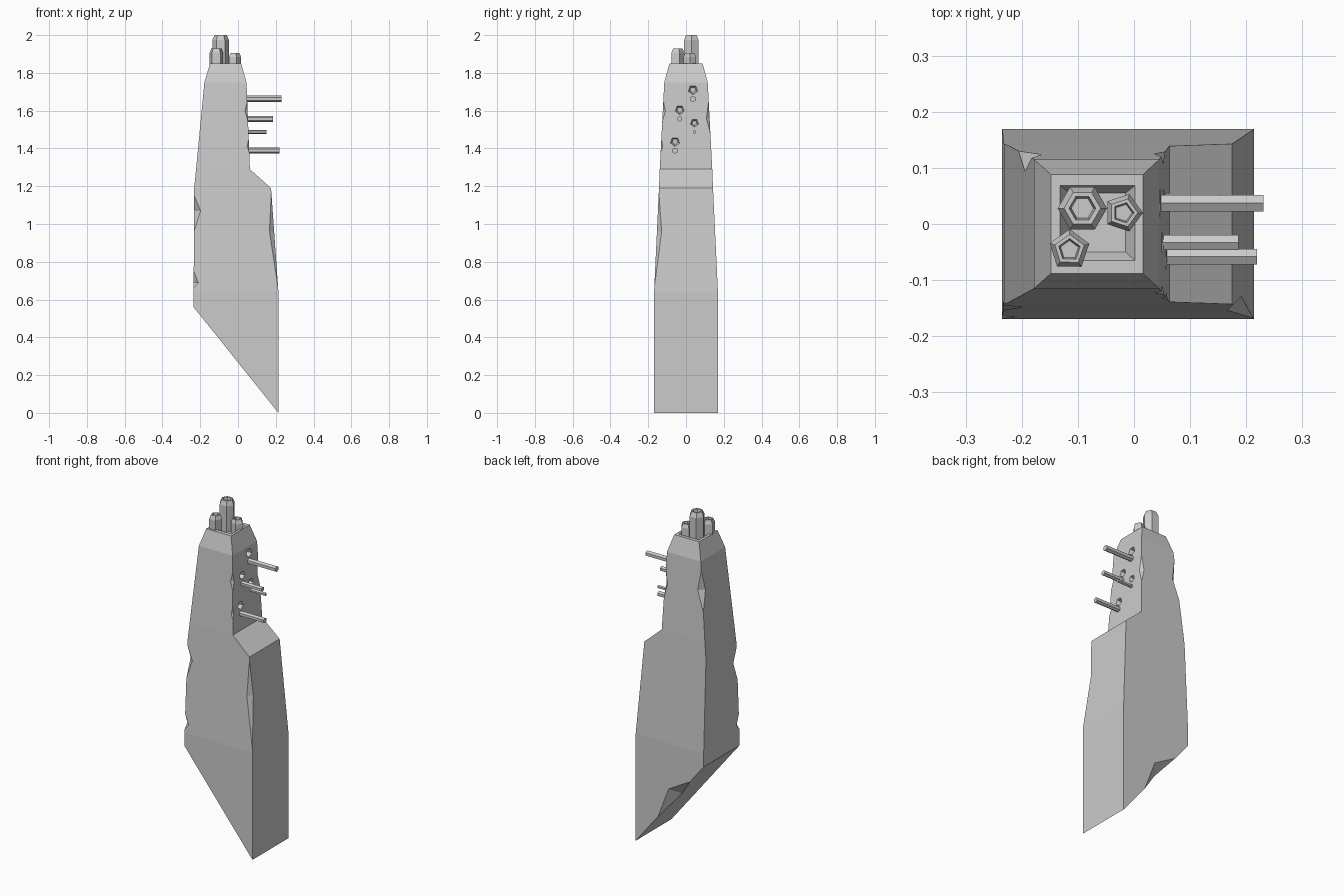
import bpy, bmesh, math
from mathutils import Vector, Matrix

cube = bpy.data.objects.get("Cube")
if cube:
    bpy.data.objects.remove(cube, do_unlink=True)

stone = bpy.data.materials.new("grey_stone")
stone.use_nodes = True
GREY = (0.6, 0.6, 0.6, 1)
stone.diffuse_color = GREY
stone.node_tree.nodes["Principled BSDF"].inputs["Base Color"].default_value = GREY


def finish(name, bm):
    bmesh.ops.recalc_face_normals(bm, faces=bm.faces)
    mesh = bpy.data.meshes.new(name)
    bm.to_mesh(mesh)
    bm.free()
    mesh.materials.append(stone)
    obj = bpy.data.objects.new(name, mesh)
    bpy.context.collection.objects.link(obj)
    return obj


def loft(bm, rings):
    """Skin a list of equally sized rings and cap both ends."""
    loops = [[bm.verts.new(p) for p in ring] for ring in rings]
    for a, b in zip(loops, loops[1:]):
        for i in range(len(a)):
            j = (i + 1) % len(a)
            bm.faces.new((a[i], a[j], b[j], b[i]))
    bm.faces.new(loops[0][::-1])
    bm.faces.new(loops[-1])


def ring(sides, radius, height, turn=0.0):
    step = 2 * math.pi / sides
    return [Vector((radius * math.cos(i * step + turn),
                    radius * math.sin(i * step + turn), height))
            for i in range(sides)]


def rect(x0, x1, y0, y1, z):
    return [(x0, y0, z), (x1, y0, z), (x1, y1, z), (x0, y1, z)]


# Tower body: left x, right x, half depth, height
ROWS = [(-.235, .214, .169, .64), (-.232, .175, .143, 1.19), (-.222, .063, .139, 1.29),
        (-.178, .045, .115, 1.75), (-.148, .016, .088, 1.85)]
bm = bmesh.new()
foot = [(-.235, -.169, .56), (.214, -.169, 0), (.214, .169, 0), (-.235, .169, .56)]
loft(bm, [foot] + [rect(l, r, -d, d, z) for l, r, d, z in ROWS])
body = finish("tower_body", bm)


# Chips broken out of the edges, and the recesses
def corner(sx, sy, z):
    """Point on a vertical body edge at a height."""
    for a, b in zip(ROWS, ROWS[1:]):
        if z <= b[3]:
            break
    t = (z - a[3]) / (b[3] - a[3])
    l, r, d, _ = [p + (q - p) * t for p, q in zip(a, b)]
    return Vector((r if sx > 0 else l, sy * d, z))


cut = bmesh.new()


def chip(low, high, t, depth, out_a, out_b):
    """Elongated octahedron that chamfers an edge between two points."""
    gap = .02
    r = 2 * gap + depth
    span = high - low
    centre = low + span * t + (out_a + out_b) * gap
    stretch = span * r / depth
    pts = [centre + out_a * r, centre - out_a * r, centre + out_b * r,
           centre - out_b * r, centre + stretch * (1 - t), centre - stretch * t]
    bmesh.ops.convex_hull(cut, input=[cut.verts.new(p) for p in pts])


# side x, side y, low, deepest, high, depth
CHIPS = [(-1, -1, .96, 1.07, 1.15, .035), (-1, -1, .66, .69, .75, .025),
         (1, -1, .66, .96, 1.17, .025), (1, -1, 1.54, 1.6, 1.65, .014),
         (1, -1, 1.38, 1.41, 1.45, .01), (1, 1, 1.48, 1.56, 1.65, .017),
         (-1, 1, 1.46, 1.58, 1.7, .03)]
for sx, sy, z0, zc, z1, depth in CHIPS:
    chip(corner(sx, sy, z0), corner(sx, sy, z1), (zc - z0) / (z1 - z0), depth,
         Vector((sx, 0, 0)), Vector((0, sy, 0)))
tip, heel = Vector(foot[2]), Vector(foot[3])
chip(tip.lerp(heel, .33), tip.lerp(heel, .8), .55, .06,
     Vector((-.78, 0, -.63)), Vector((0, 1, 0)))

# Roof recess
loft(cut, [rect(-.115, -.015, -.05, .055, 1.82), rect(-.137, .007, -.07, .073, 1.86)])

# Sockets in the side wall, each above a rod: y, rod z, rod end x, rod radius
RODS = [(.037, 1.662, .231, .017), (-.033, 1.556, .186, .015),
        (.045, 1.487, .152, .01), (-.058, 1.388, .219, .016)]
TO_X = Matrix.Rotation(math.pi / 2, 3, 'Y')
for y, z, end, radius in RODS:
    z += .048
    wall = corner(1, 1, z).x
    size = radius * .6 + .016
    loft(cut, [[TO_X @ p + Vector((wall, y, z)) for p in ring(5, size * k, h)]
               for k, h in ((.62, -.025), (1.0, 0), (1.0, .02))])

cutter = finish("chip_cutter", cut)
cutter.hide_render = True
mod = body.modifiers.new("chips", 'BOOLEAN')
mod.operation = 'DIFFERENCE'
mod.solver = 'EXACT'
mod.object = cutter
bpy.context.view_layer.objects.active = body
bpy.ops.object.modifier_apply(modifier=mod.name)
bpy.data.objects.remove(cutter, do_unlink=True)

# Rods sticking out of the side wall
for i, (y, z, end, radius) in enumerate(RODS):
    bm = bmesh.new()
    loft(bm, [[TO_X @ p + Vector((0, y, z)) for p in ring(6, radius, x)]
              for x in (.03, end)])
    finish(f"side_rod_{i + 1}", bm)

# Hollow chimneys: x, y, top, radius, sides, turn
CHIMNEYS = [("tall_chimney", -.092, .028, 2.0, .044, 6, 0),
            ("front_chimney", -.115, -.046, 1.93, .037, 5, .3),
            ("side_chimney", -.019, .02, 1.905, .035, 5, 0)]
for name, x, y, top, radius, sides, turn in CHIMNEYS:
    drop = radius * .6
    profile = [(1, 1.815), (1, top - drop), (.74, top), (.54, top), (.45, top - drop)]
    bm = bmesh.new()
    loft(bm, [[p + Vector((x, y, 0)) for p in ring(sides, radius * k, h, turn)]
              for k, h in profile])
    finish(name, bm)
